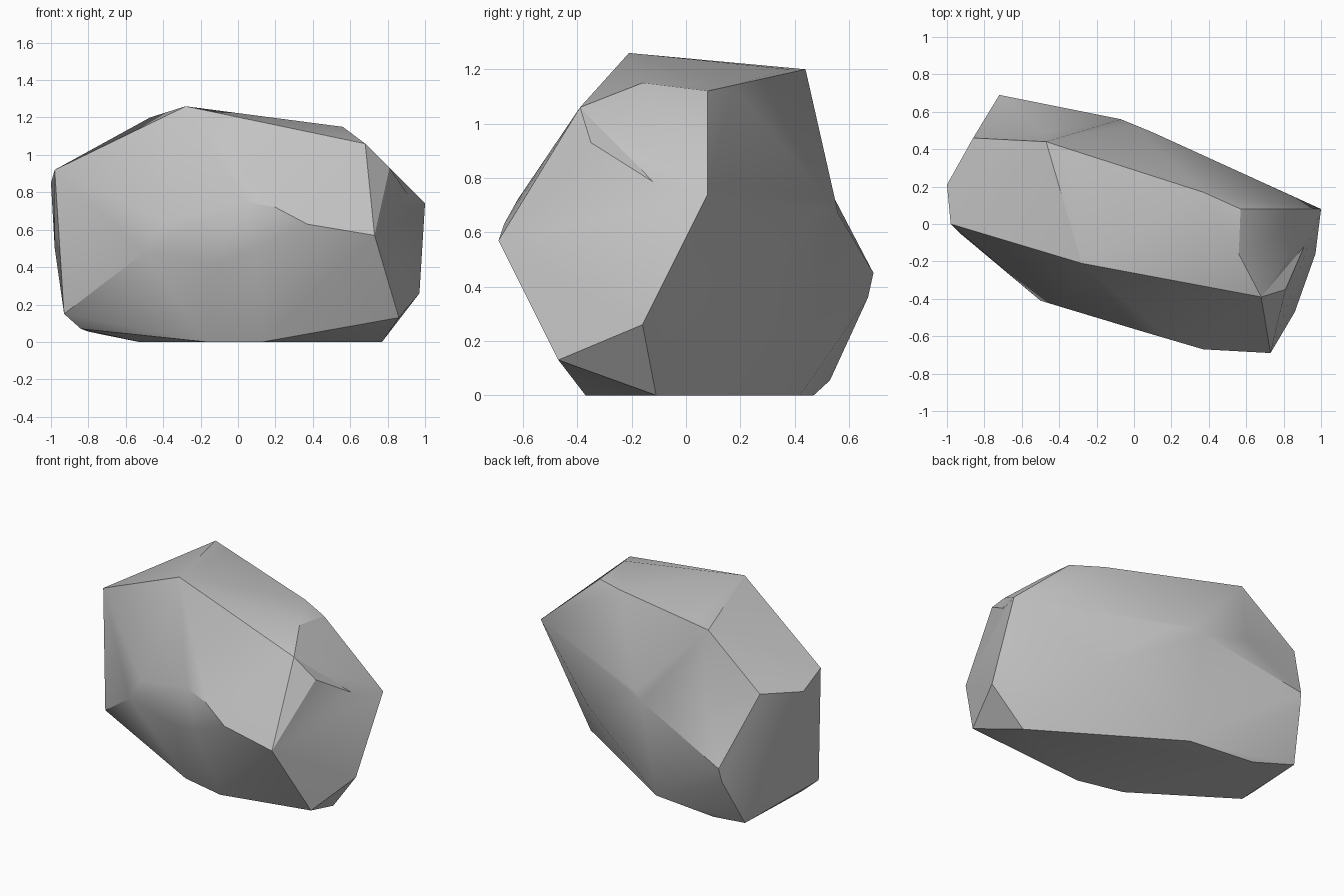
import bpy
import bmesh
import math
from mathutils import Vector
from mathutils.geometry import intersect_point_line

default_cube = bpy.data.objects.get("Cube")
if default_cube:
    bpy.data.objects.remove(default_cube, do_unlink=True)


def make_material(name, colour):
    material = bpy.data.materials.new(name)
    material.use_nodes = True
    material.diffuse_color = colour
    shader = next(node for node in material.node_tree.nodes
                  if node.type == "BSDF_PRINCIPLED")
    shader.inputs["Base Color"].default_value = colour
    shader.inputs["Roughness"].default_value = 1
    return material


def distance_to_edge(edge, point):
    start, end = (vert.co for vert in edge.verts)
    _, factor = intersect_point_line(point, start, end)
    nearest = start.lerp(end, min(max(factor, 0), 1))
    return (point - nearest).length


def press_dent(bm, location):
    """Bend the nearest ridge inwards so that it passes through a point."""
    point = Vector(location)
    ridge = min(bm.edges, key=lambda edge: distance_to_edge(edge, point))
    sides = [(face, next(vert for vert in face.verts
                         if vert not in ridge.verts))
             for face in ridge.link_faces]
    _, middle = bmesh.utils.edge_split(ridge, ridge.verts[0], .5)
    middle.co = point
    for face, opposite in sides:
        bmesh.utils.face_split(face, middle, opposite)


def make_boulder(name, corner_groups, dents, material):
    """Wrap a faceted stone skin around corners, then press in hollows."""
    bm = bmesh.new()
    for group in corner_groups:
        for corner in group:
            bm.verts.new(corner)
    bmesh.ops.convex_hull(bm, input=list(bm.verts))

    # Drop corners which lie inside the skin
    loose = [vert for vert in bm.verts if not vert.link_faces]
    bmesh.ops.delete(bm, geom=loose, context="VERTS")
    for dent in dents:
        press_dent(bm, dent)
    bmesh.ops.recalc_face_normals(bm, faces=list(bm.faces))

    mesh = bpy.data.meshes.new(name)
    bm.to_mesh(mesh)
    bm.free()
    mesh.materials.append(material)
    boulder = bpy.data.objects.new(name, mesh)
    bpy.context.collection.objects.link(boulder)
    return boulder


# Flat underside resting on the ground
base = [(.13, -.37, 0), (-.17, -.3, 0), (.77, -.11, 0),
        (-.08, .42, 0), (-.53, .47, 0)]

# Bevelled corners just above the ground
lower_rim = [(-.84, 0, .07), (-.8, .53, .055), (-.93, -.05, .15),
             (.86, -.47, .13), (.97, -.16, .26)]

# Bulging front and right side
front_belly = [(-.5, -.41, .48), (.1, -.59, .5), (.73, -.69, .57),
               (.37, -.67, .63), (.2, -.62, .72), (.03, -.57, .75),
               (-.4, -.44, .64)]

# Widest ends and back
back_belly = [(-.98, .1, .5), (-.72, .69, .45), (-.73, .67, .36),
              (.5, .29, .37), (-.07, .56, .67), (0, .53, .71),
              (.1, .49, .69), (1, .08, .74)]

# Shoulder and sloping crown
shoulder = [(-1, .21, .85), (-.98, 0, .92), (-.86, .46, .89),
            (.81, -.35, .93)]
crown = [(.68, -.39, 1.06), (.57, .08, 1.12), (.37, .17, 1.14),
         (.56, -.16, 1.15), (-.47, .44, 1.2), (-.35, .38, 1.2),
         (-.28, -.21, 1.26)]

# Hollows: upper back, right shoulder and front cleft
hollows = [(-.47, .49, .81), (.91, -.12, .785), (-.12, -.47, .42)]

stone_grey = make_material("stone grey", (.54, .54, .54, 1))
rock = make_boulder(
    "rock",
    [base, lower_rim, front_belly, back_belly, shoulder, crown],
    hollows,
    stone_grey,
)

# Soft facets with crisp main ridges
bpy.ops.object.select_all(action="DESELECT")
rock.select_set(True)
bpy.context.view_layer.objects.active = rock
bpy.ops.object.shade_smooth_by_angle(angle=math.radians(30))
